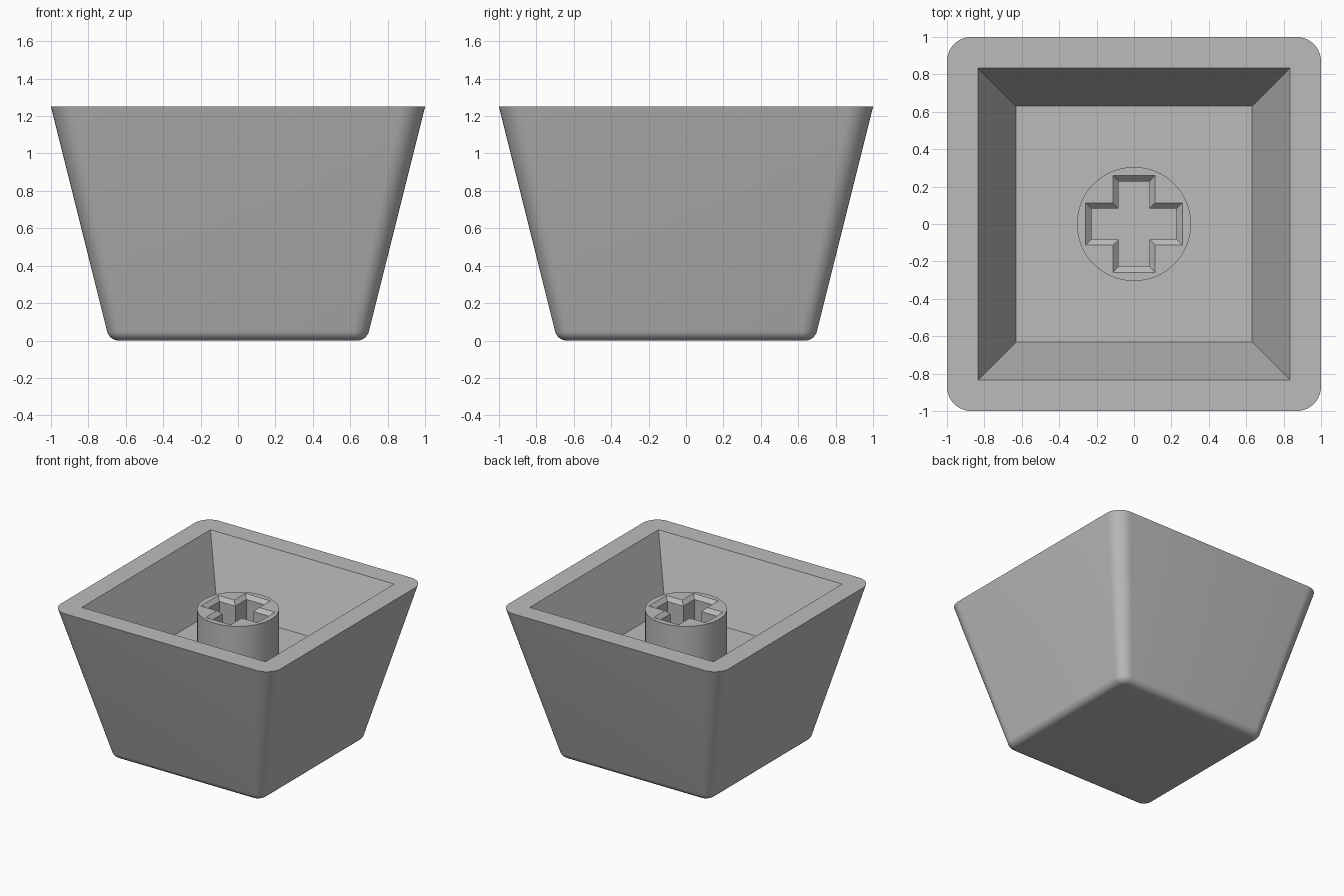
import bpy, bmesh, math

if "Cube" in bpy.data.objects:
    bpy.data.objects.remove(bpy.data.objects["Cube"])

RIM_Z, FLOOR_Z, STEM_Z = 1.25, 0.73, 1.14

grey = bpy.data.materials.new("grey plastic")
grey.diffuse_color = (0.5, 0.5, 0.5, 1)
grey.use_nodes = True
grey.node_tree.nodes["Principled BSDF"].inputs["Base Color"].default_value = grey.diffuse_color


def rounded_square(half, radius, z, steps=10):
    """Square outline; a zero radius gives sharp corners."""
    pts = []
    for k in range(4):
        mid = math.radians(45 + 90 * k)
        cx = math.copysign(half - radius, math.cos(mid))
        cy = math.copysign(half - radius, math.sin(mid))
        for i in range(steps + 1):
            a = math.radians(90 * k + 90 * i / steps)
            pts.append((cx + radius * math.cos(a), cy + radius * math.sin(a), z))
    return pts


def cross(length, width, z):
    """Twelve-point plus outline."""
    pts = []
    for k in range(4):
        c, s = [(1, 0), (0, 1), (-1, 0), (0, -1)][k]
        for x, y in ((length, -width), (length, width), (width, width)):
            pts.append((c * x - s * y, s * x + c * y, z))
    return pts


def circle(radius, z, n=64):
    return [(radius * math.cos(2 * math.pi * i / n),
             radius * math.sin(2 * math.pi * i / n), z) for i in range(n)]


def loft(bm, outlines):
    """Skin a stack of outlines and return their vertex rings."""
    rings = [[bm.verts.new(p) for p in o] for o in outlines]
    for a, b in zip(rings, rings[1:]):
        n = len(a)
        for i in range(n):
            j = (i + 1) % n
            bm.faces.new((a[i], a[j], b[j], b[i]))
    return rings


def finish(bm, name):
    bmesh.ops.recalc_face_normals(bm, faces=bm.faces[:])
    mesh = bpy.data.meshes.new(name)
    bm.to_mesh(mesh)
    bm.free()
    mesh.materials.append(grey)
    obj = bpy.data.objects.new(name, mesh)
    bpy.context.collection.objects.link(obj)
    bpy.ops.object.select_all(action='DESELECT')
    obj.select_set(True)
    bpy.context.view_layer.objects.active = obj
    bpy.ops.object.shade_smooth_by_angle(angle=math.radians(30))


# Tapered shell: rounded base edge, flared sides, flat rim, sharp cavity
edge = 0.065
outlines = []
for i in range(9):
    t = math.radians(-90 + 76 * i / 8)
    reach = edge * math.cos(t)
    outlines.append(rounded_square(0.637 + reach, 0.027 + reach,
                                   edge + edge * math.sin(t)))
outlines += [rounded_square(1.0, 0.13, RIM_Z),
             rounded_square(0.835, 0, RIM_Z),
             rounded_square(0.63, 0, FLOOR_Z)]
bm = bmesh.new()
rings = loft(bm, outlines)
bm.faces.new(rings[0])
bm.faces.new(rings[-1])
bmesh.ops.remove_doubles(bm, verts=bm.verts[:], dist=0.0001)
finish(bm, "cap_shell")

# Round stem with a chamfered cross socket, sunk slightly into the floor
bm = bmesh.new()
base = FLOOR_Z - 0.01
outer = loft(bm, [circle(0.305, base), circle(0.305, STEM_Z)])
socket = loft(bm, [cross(0.228, 0.083, base),
                   cross(0.228, 0.083, STEM_Z - 0.03),
                   cross(0.258, 0.113, STEM_Z)])
for ring_a, ring_b in ((outer[0], socket[0]), (outer[-1], socket[-1])):
    edges = [bm.edges.get((r[i - 1], r[i]))
             for r in (ring_a, ring_b) for i in range(len(r))]
    bmesh.ops.triangle_fill(bm, edges=edges, use_beauty=True,
                            use_dissolve=False, normal=(0, 0, 1))
finish(bm, "cross_stem")
